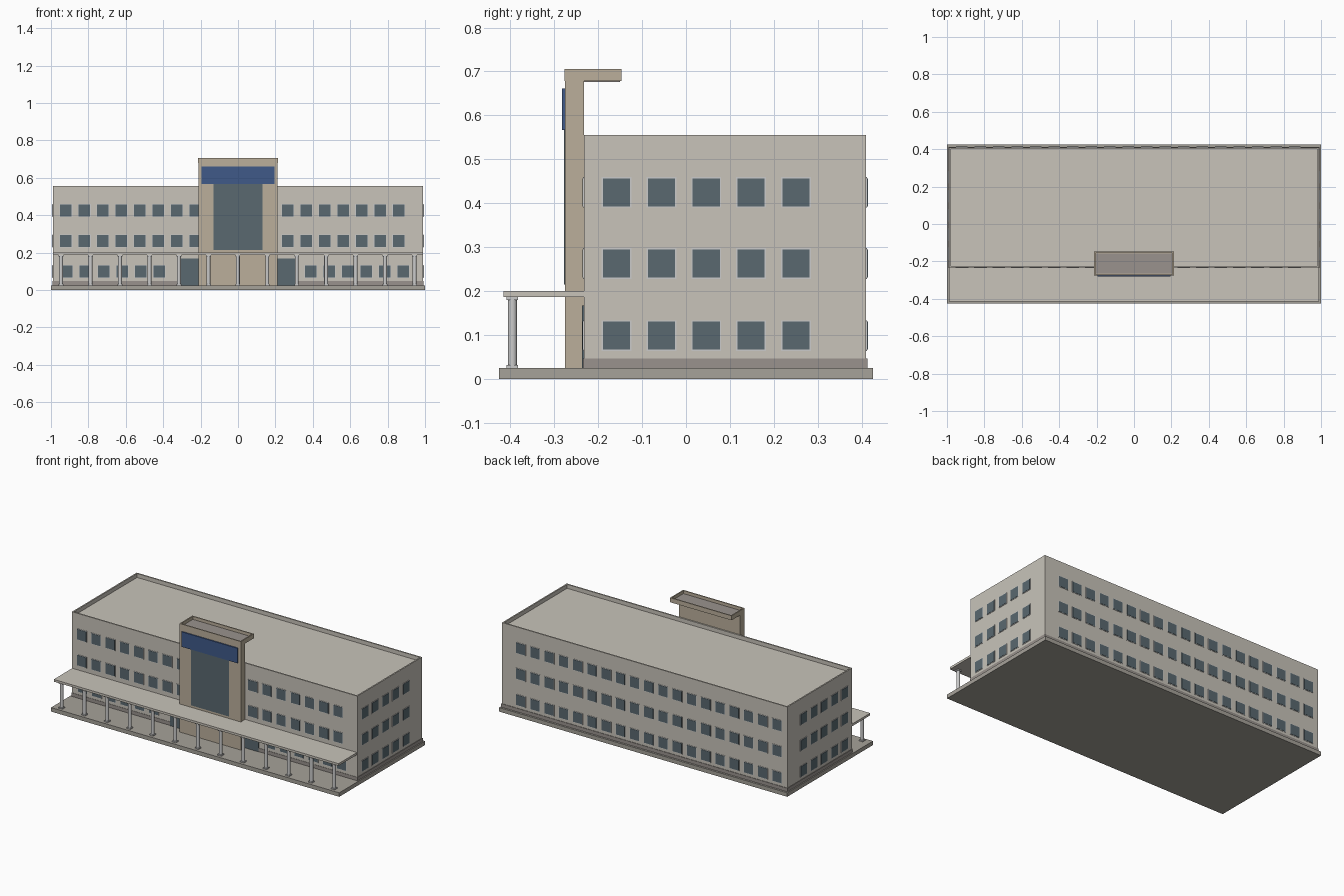
import bpy, bmesh
from mathutils import Matrix, Vector

if "Cube" in bpy.data.objects:
    bpy.data.objects.remove(bpy.data.objects["Cube"])


def material(name, rgb):
    m = bpy.data.materials.new(name)
    m.diffuse_color = (*rgb, 1)
    m.use_nodes = True
    m.node_tree.nodes["Principled BSDF"].inputs["Base Color"].default_value = m.diffuse_color
    return m


WALL = material("wall", (0.58, 0.55, 0.49))
STONE = material("stone", (0.38, 0.36, 0.32))
PLINTH = material("plinth", (0.32, 0.29, 0.27))
TAN = material("tan", (0.50, 0.43, 0.33))
GLASS = material("glass", (0.10, 0.14, 0.16))
BLUE = material("blue", (0.05, 0.10, 0.25))
PALE = material("pale", (0.66, 0.67, 0.65))


def boxes(name, mat, extents):
    """One object made of boxes given as (x0, x1, y0, y1, z0, z1)."""
    bm = bmesh.new()
    for x0, x1, y0, y1, z0, z1 in extents:
        centre = Vector(((x0 + x1) / 2, (y0 + y1) / 2, (z0 + z1) / 2))
        bmesh.ops.create_cube(bm, size=1, matrix=Matrix.Translation(centre)
                              @ Matrix.Diagonal((x1 - x0, y1 - y0, z1 - z0, 1)))
    me = bpy.data.meshes.new(name)
    bm.to_mesh(me)
    bm.free()
    me.materials.append(mat)
    ob = bpy.data.objects.new(name, me)
    bpy.context.collection.objects.link(ob)
    return ob


def tray(name, mat, x0, x1, y0, y1, z0, floor, z1, t):
    """Solid block with a raised rim: inset the top face and push it down."""
    ob = boxes(name, mat, [(x0, x1, y0, y1, z0, z1)])
    bm = bmesh.new()
    bm.from_mesh(ob.data)
    bm.normal_update()
    top = max(bm.faces, key=lambda f: f.normal.z)
    bmesh.ops.inset_region(bm, faces=[top], thickness=t)
    ret = bmesh.ops.extrude_discrete_faces(bm, faces=[top])
    for v in ret["faces"][0].verts:
        v.co.z = floor
    bm.to_mesh(ob.data)
    bm.free()
    return ob


# Main masses
X, YF, YB = 0.99, -0.232, 0.41
boxes("base_slab", STONE, [(-1, 1, -0.425, 0.425, 0, 0.025)])
boxes("plinth", PLINTH, [(-X - 0.003, X + 0.003, YF - 0.002, YB + 0.003, 0.025, 0.047)])
tray("main_block", WALL, -X, X, YF, YB, 0.025, 0.53, 0.555, 0.012)

# Windows: pale frame with a slightly prouder pane
frames, panes = [], []


def window(axis, wall, out, along, z):
    for store, half, proud in ((frames, 0.034, 0.002), (panes, 0.031, 0.0035)):
        d0, d1 = sorted((wall - out * 0.004, wall + out * proud))
        a0, a1, z0, z1 = along - half, along + half, z - half - 0.001, z + half + 0.001
        store.append((a0, a1, d0, d1, z0, z1) if axis == "y" else (d0, d1, a0, a1, z0, z1))


ROWS = (0.099, 0.263, 0.425)
STEP = 0.0988
for z in ROWS:
    for i in range(5):
        for s in (-1, 1):
            window("x", s * X, s, -0.158 + i * 0.102, z)
    for i in range(19):
        x = -0.92 + i * STEP
        window("y", YB, 1, x, z)
        if z != ROWS[0] and not 8 <= i <= 11:
            window("y", YF, -1, x, z)
for i in range(6):
    for start in (-0.915, 0.389):
        window("y", YF, -1, start + i * STEP, ROWS[0])
boxes("window_frames", PALE, frames)
boxes("window_panes", GLASS, panes)

# Entrance doors beside the tower
boxes("entrance_doors", GLASS, [(s - 0.05, s + 0.05, YF - 0.005, YF + 0.005, 0.025, 0.168)
                                for s in (-0.257, 0.257)])

# Entrance tower with overhanging cap, glazing and sign panel
boxes("tower", TAN, [(-0.212, 0.212, -0.275, YF, 0.025, 0.685)])
boxes("tower_cap_soffit", PLINTH, [(-0.205, 0.205, -0.27, -0.15, 0.676, 0.684)])
tray("tower_cap", TAN, -0.213, 0.213, -0.276, -0.147, 0.678, 0.687, 0.706, 0.01)
boxes("tower_cap_floor", PLINTH, [(-0.202, 0.202, -0.265, -0.158, 0.682, 0.689)])
boxes("tower_glazing", GLASS, [(-0.131, 0.131, -0.278, -0.274, 0.215, 0.57)])
boxes("sign_panel", BLUE, [(-0.194, 0.194, -0.282, -0.274, 0.567, 0.661)])

# Front canopy
boxes("canopy", WALL, [(-0.988, 0.988, -0.415, YF, 0.187, 0.201)])

# Colonnade: round shafts with square caps and feet
xs = [-0.946 + i * 0.1575 for i in range(13)]
YC = -0.395
bm = bmesh.new()
for x in xs:
    bmesh.ops.create_cone(bm, cap_ends=True, segments=16, radius1=0.0105, radius2=0.0105,
                          depth=0.162, matrix=Matrix.Translation((x, YC, 0.106)))
me = bpy.data.meshes.new("column_shafts")
bm.to_mesh(me)
bm.free()
me.materials.append(PALE)
shafts = bpy.data.objects.new("column_shafts", me)
bpy.context.collection.objects.link(shafts)
bpy.context.view_layer.objects.active = shafts
shafts.select_set(True)
bpy.ops.object.shade_smooth_by_angle()
boxes("column_caps", PALE, [(x - 0.013, x + 0.013, YC - 0.013, YC + 0.013, z, z + 0.007)
                            for x in xs for z in (0.025, 0.18)])
